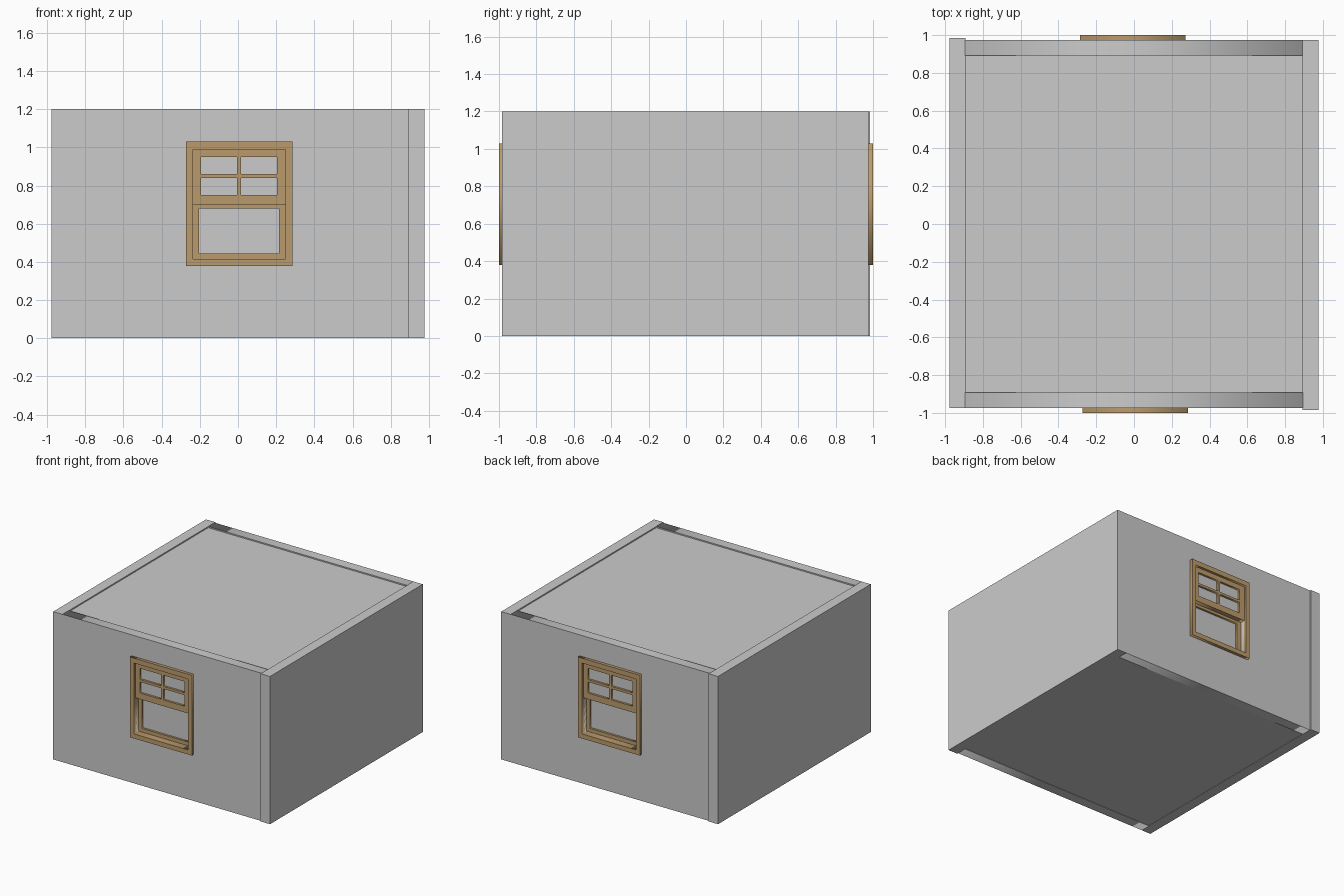
import bpy
from mathutils import Matrix
from math import pi

if "Cube" in bpy.data.objects:
    bpy.data.objects.remove(bpy.data.objects["Cube"])

wood = bpy.data.materials.new("wood")
wood.diffuse_color = (0.50, 0.33, 0.15, 1)
wood.use_nodes = True
wood.node_tree.nodes["Principled BSDF"].inputs["Base Color"].default_value = wood.diffuse_color


def panel(name, outer, holes, y0, y1, mat=None, turn=0):
    """Upright slab from y0 to y1; outer and holes are (x0, x1, z0, z1)."""
    cu = bpy.data.curves.new(name, 'CURVE')
    cu.dimensions = '2D'
    cu.fill_mode = 'BOTH'
    cu.extrude = (y1 - y0) / 2
    for x0, x1, z0, z1 in [outer] + holes:
        sp = cu.splines.new('POLY')
        sp.points.add(3)
        for p, (x, z) in zip(sp.points, [(x0, z0), (x1, z0), (x1, z1), (x0, z1)]):
            p.co = (x, z, 0, 1)
        sp.use_cyclic_u = True
    tmp = bpy.data.objects.new(name + "_outline", cu)
    bpy.context.collection.objects.link(tmp)
    bpy.context.view_layer.update()
    dg = bpy.context.evaluated_depsgraph_get()
    me = bpy.data.meshes.new_from_object(tmp.evaluated_get(dg))
    bpy.data.objects.remove(tmp)
    me.transform(Matrix.Rotation(turn, 4, 'Z')
                 @ Matrix.Translation((0, (y0 + y1) / 2, 0))
                 @ Matrix.Rotation(pi / 2, 4, 'X'))
    me.materials.clear()
    if mat:
        me.materials.append(mat)
    ob = bpy.data.objects.new(name, me)
    bpy.context.collection.objects.link(ob)
    return ob


def box(name, lo, hi, turn=0):
    bpy.ops.mesh.primitive_cube_add(size=1)
    ob = bpy.context.object
    ob.name = name
    mid = [(a + b) / 2 for a, b in zip(lo, hi)]
    size = [b - a for a, b in zip(lo, hi)]
    ob.data.transform(Matrix.Rotation(turn, 4, 'Z') @ Matrix.Translation(mid)
                      @ Matrix.Diagonal((*size, 1)))
    return ob


OPEN = (-0.235, 0.25, 0.415, 0.99)
PANES = [(x, x + 0.19, z, z + 0.09) for x in (-0.195, 0.015) for z in (0.75, 0.86)]
LOWER = (-0.205, 0.215, 0.445, 0.68)

# each half of the room is the other turned by 180 degrees
for side, turn in (("front", 0), ("back", pi)):
    # wall with window opening, and the solid wall next to it
    panel(side + "_wall", (-0.895, 0.895, 0, 1.2), [OPEN], -0.975, -0.893, turn=turn)
    box(side + "_side_wall", (0.893, -0.985, 0), (0.977, 0.975, 1.2), turn)
    # sash window: casing, upper four-pane sash, recessed lower sash
    panel(side + "_window_frame", (-0.272, 0.285, 0.378, 1.03), [OPEN],
          -1.0, -0.87, wood, turn)
    panel(side + "_upper_sash", (-0.235, 0.25, 0.70, 0.99), PANES,
          -0.98, -0.942, wood, turn)
    panel(side + "_lower_sash", (-0.235, 0.25, 0.415, 0.71), [LOWER],
          -0.94, -0.902, wood, turn)
    # glass
    panel(side + "_upper_glass", (-0.21, 0.22, 0.735, 0.965), [], -0.963, -0.959, turn=turn)
    panel(side + "_lower_glass", (-0.22, 0.23, 0.435, 0.69), [], -0.923, -0.919, turn=turn)

# floor and slightly sunken ceiling
box("floor", (-0.893, -0.893, 0.003), (0.893, 0.893, 0.06))
box("ceiling", (-0.893, -0.893, 1.14), (0.893, 0.893, 1.19))
